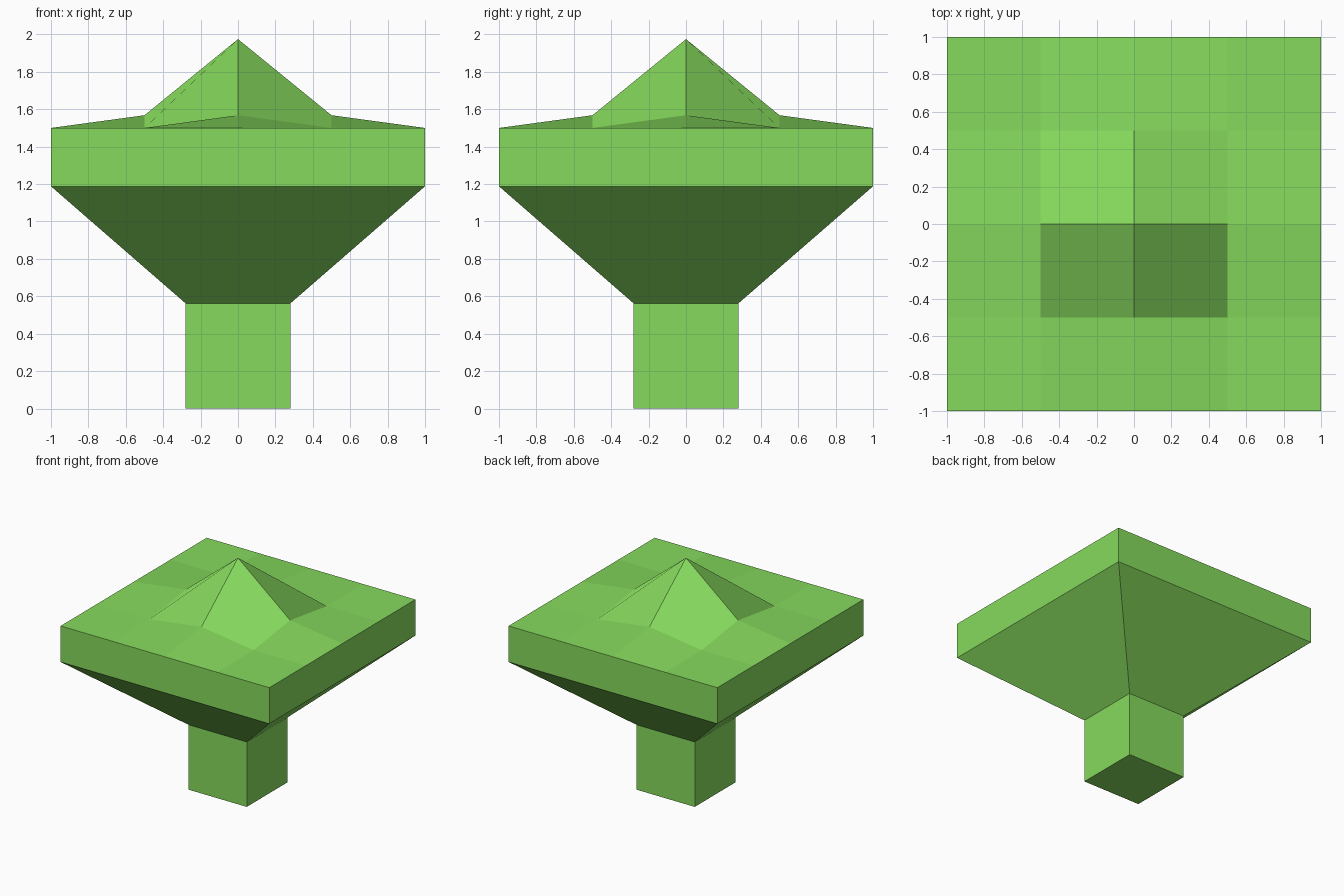
import bpy, bmesh

if "Cube" in bpy.data.objects:
    bpy.data.objects.remove(bpy.data.objects["Cube"])

green = bpy.data.materials.new("leaf_green")
green.diffuse_color = (0.24, 0.70, 0.11, 1)
green.use_nodes = True
green.node_tree.nodes["Principled BSDF"].inputs["Base Color"].default_value = green.diffuse_color


def finish(bm, name):
    bm.normal_update()
    mesh = bpy.data.meshes.new(name)
    bm.to_mesh(mesh)
    bm.free()
    mesh.materials.append(green)
    obj = bpy.data.objects.new(name, mesh)
    bpy.context.collection.objects.link(obj)


# Body: square rings (half width, z) lofted into stem, flare and rim
bm = bmesh.new()
rings = []
for h, z in [(0.28, 0), (0.28, 0.562), (1, 1.188), (1, 1.5)]:
    rings.append([bm.verts.new((sx * h, sy * h, z))
                  for sx, sy in [(-1, -1), (1, -1), (1, 1), (-1, 1)]])
bm.faces.new(rings[0][::-1])
for low, high in zip(rings, rings[1:]):
    for i in range(4):
        j = (i + 1) % 4
        bm.faces.new((low[i], low[j], high[j], high[i]))
finish(bm, "stem_and_rim")

# Top: 4 x 4 quad height field with a central peak and four low shoulders
HEIGHTS = {0: 1.975, 1: 1.568}
bm = bmesh.new()
grid = [[bm.verts.new((i / 2, j / 2, HEIGHTS.get(abs(i) + abs(j), 1.5)))
         for j in range(-2, 3)] for i in range(-2, 3)]
for i in range(4):
    for j in range(4):
        bm.faces.new((grid[i][j], grid[i + 1][j],
                      grid[i + 1][j + 1], grid[i][j + 1]))
finish(bm, "peaked_top")
